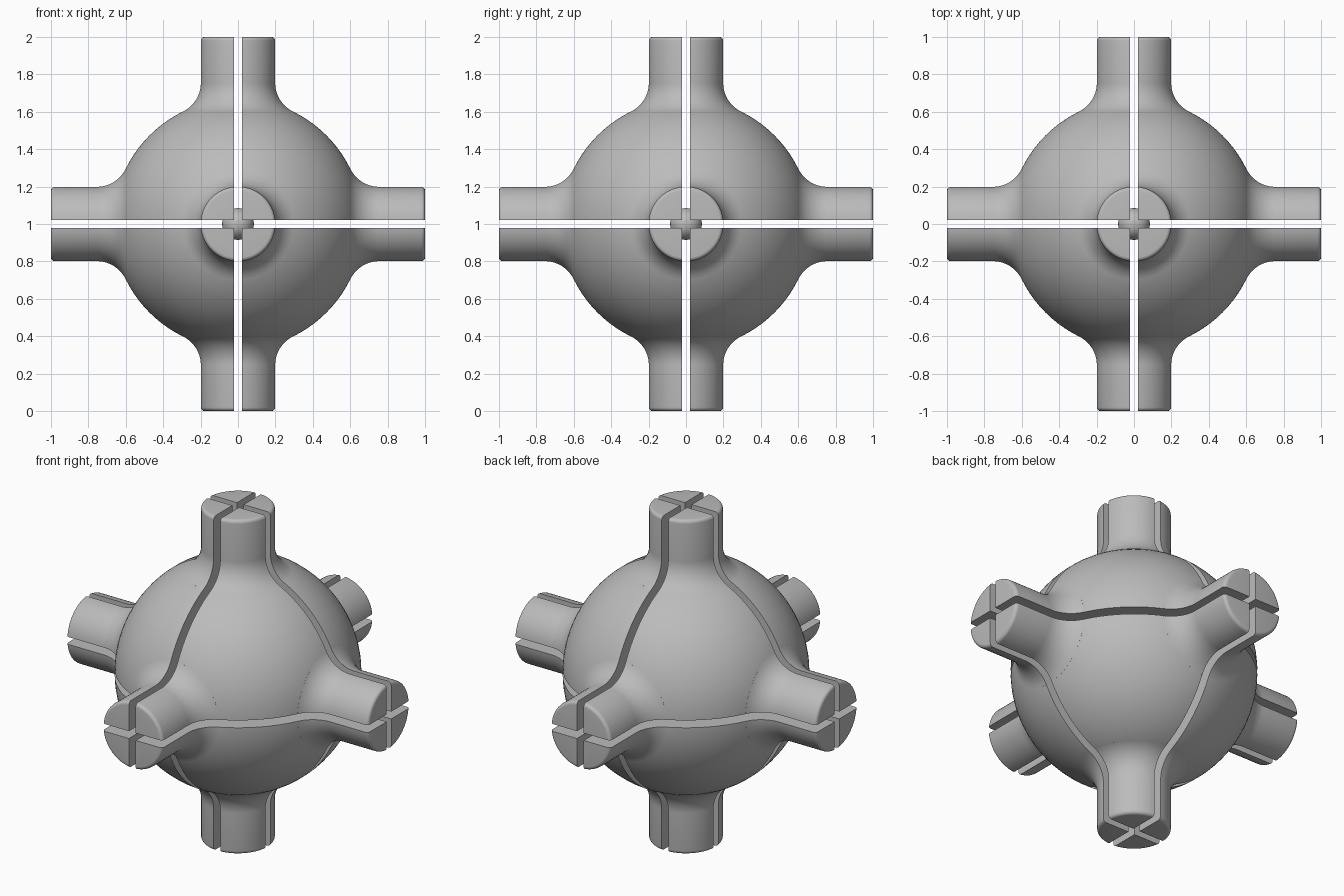
import bpy, bmesh, math
from mathutils import Matrix, Vector

old = bpy.data.objects.get("Cube")
if old:
    bpy.data.objects.remove(old, do_unlink=True)

BALL, ARM, FILLET, EDGE, GAP = 0.67, 0.2, 0.17, 0.02, 0.022

grey = bpy.data.materials.new("Plain grey")
grey.use_nodes = True
colour = (0.5, 0.5, 0.5, 1)
grey.diffuse_color = colour
grey.node_tree.nodes["Principled BSDF"].inputs["Base Color"].default_value = colour


def add_object(name, bm):
    bmesh.ops.recalc_face_normals(bm, faces=bm.faces)
    mesh = bpy.data.meshes.new(name)
    bm.to_mesh(mesh)
    bm.free()
    mesh.materials.append(grey)
    ob = bpy.data.objects.new(name, mesh)
    bpy.context.collection.objects.link(ob)
    return ob


def select(ob):
    bpy.ops.object.select_all(action='DESELECT')
    ob.select_set(True)
    bpy.context.view_layer.objects.active = ob


def ball(name, radius, segments):
    bm = bmesh.new()
    bmesh.ops.create_uvsphere(bm, u_segments=segments, v_segments=segments // 2, radius=radius)
    return add_object(name, bm)


def arc(cx, cz, r, start, end, steps):
    for i in range(steps + 1):
        a = start + (end - start) * i / steps
        yield Vector((cx + r * math.cos(a), 0, cz + r * math.sin(a)))


def arm(name, turn):
    # Rounded end, straight side, and a flare that meets the ball tangentially
    cx = ARM + FILLET
    cz = math.sqrt((BALL + FILLET) ** 2 - cx ** 2)
    points = [Vector((0, 0, 1))]
    points += arc(ARM - EDGE, 1 - EDGE, EDGE, math.pi / 2, 0, 5)
    points += arc(cx, cz, FILLET, math.pi, math.pi + math.atan2(cz, cx), 14)
    points += [points[-1] * 0.97, Vector((0, 0, 0.3))]
    bm = bmesh.new()
    verts = [bm.verts.new(p) for p in points]
    edges = [bm.edges.new(pair) for pair in zip(verts, verts[1:])]
    bmesh.ops.spin(bm, geom=verts + edges, axis=(0, 0, 1), cent=(0, 0, 0),
                   angle=2 * math.pi, steps=64)
    bmesh.ops.remove_doubles(bm, verts=bm.verts, dist=1e-5)
    bm.transform(turn)
    return add_object(name, bm)


# Ball joined with one arm along each positive axis
body = ball("shell_segments", BALL, 96)
turns = {"top_arm": Matrix(), "left_arm": Matrix.Rotation(math.pi / 2, 4, 'Y'),
         "back_arm": Matrix.Rotation(-math.pi / 2, 4, 'X')}
select(body)
for name, turn in turns.items():
    part = arm(name, turn)
    mod = body.modifiers.new(name, 'BOOLEAN')
    mod.operation, mod.solver, mod.object = 'UNION', 'EXACT', part
    bpy.ops.object.modifier_apply(modifier=mod.name)
    bpy.data.objects.remove(part, do_unlink=True)

# Trim to one eighth with flat slot walls
bm = bmesh.new()
bm.from_mesh(body.data)
for axis in Matrix.Identity(3):
    cut = bmesh.ops.bisect_plane(bm, geom=bm.verts[:] + bm.edges[:] + bm.faces[:],
                                 plane_co=axis * GAP, plane_no=axis, clear_inner=True)
    rim = [e for e in cut["geom_cut"] if isinstance(e, bmesh.types.BMEdge)]
    bmesh.ops.edgeloop_fill(bm, edges=rim)
bmesh.ops.recalc_face_normals(bm, faces=bm.faces)
bm.to_mesh(body.data)
bm.free()

# Repeat the segment across all three slots
mirror = body.modifiers.new("Mirror", 'MIRROR')
mirror.use_axis = (True, True, True)
mirror.use_mirror_merge = False

# Small core holding the segments together
core = ball("core", 0.085, 32)
for ob in (body, core):
    ob.location.z = 1
    select(ob)
    bpy.ops.object.shade_smooth_by_angle(angle=math.radians(35))
